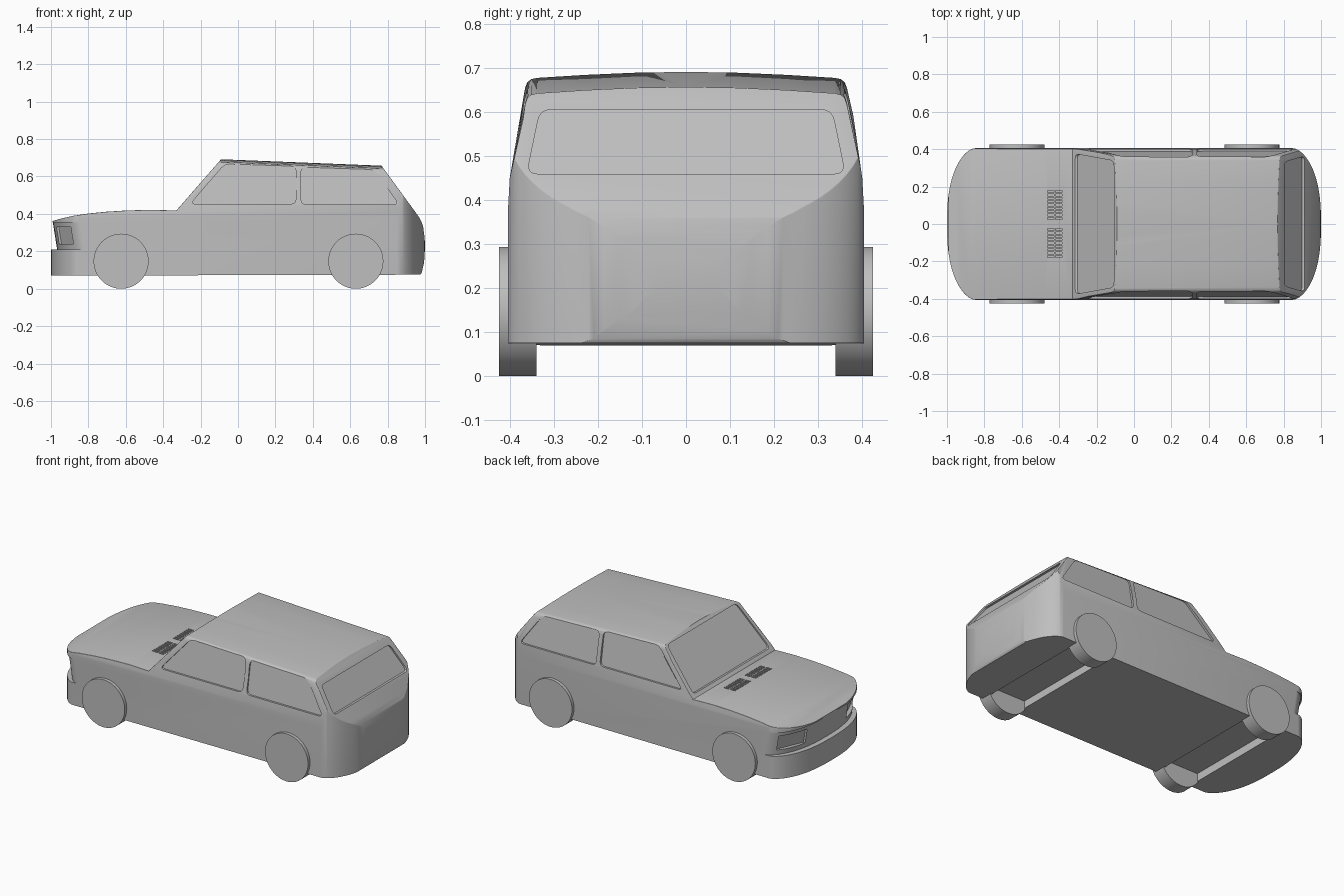
import bpy, bmesh, math
from mathutils import Vector

cube = bpy.data.objects.get("Cube")
if cube:
    bpy.data.objects.remove(cube, do_unlink=True)

grey = bpy.data.materials.new("plain_grey")
grey.use_nodes = True
grey.diffuse_color = (0.52, 0.52, 0.52, 1)
grey.node_tree.nodes["Principled BSDF"].inputs["Base Color"].default_value = (0.52, 0.52, 0.52, 1)


def loft(name, a, b):
    """Solid between two matching rings of 3D points."""
    bm = bmesh.new()
    va, vb = [[bm.verts.new(p) for p in ring] for ring in (a, b)]
    n = len(va)
    bm.faces.new(va)
    bm.faces.new(vb[::-1])
    for i in range(n):
        j = (i + 1) % n
        bm.faces.new((va[j], va[i], vb[i], vb[j]))
    bmesh.ops.recalc_face_normals(bm, faces=bm.faces)
    return finish(name, bm)


def finish(name, bm):
    mesh = bpy.data.meshes.new(name)
    bm.to_mesh(mesh)
    bm.free()
    mesh.materials.append(grey)
    ob = bpy.data.objects.new(name, mesh)
    bpy.context.collection.objects.link(ob)
    return ob


def prism(name, pts, vec):
    return loft(name, pts, [Vector(p) + Vector(vec) for p in pts])


def activate(ob):
    bpy.ops.object.select_all(action='DESELECT')
    ob.select_set(True)
    bpy.context.view_layer.objects.active = ob


def boolean(ob, tool, operation='DIFFERENCE'):
    activate(ob)
    mod = ob.modifiers.new("cut", 'BOOLEAN')
    mod.operation, mod.solver, mod.object = operation, 'EXACT', tool
    bpy.ops.object.modifier_apply(modifier=mod.name)
    bpy.data.objects.remove(tool, do_unlink=True)


def rounded(pts, r, steps=4):
    """Round the corners of a 2D polygon."""
    out = []
    for i, p in enumerate(pts):
        p, a, b = Vector(p), Vector(pts[i - 1]), Vector(pts[(i + 1) % len(pts)])
        s, e = p + (a - p).normalized() * r, p + (b - p).normalized() * r
        for k in range(steps + 1):
            t = k / steps
            out.append(s * (1 - t) ** 2 + p * 2 * t * (1 - t) + e * t * t)
    return out


# Bowed ends of the plan outline, as superellipses
HALF, BOW = 0.405, 0.15


def bow(sign, steps=32):
    pts = []
    for i in range(steps + 1):
        t = math.pi * (i / steps - 0.5)
        y = math.copysign(HALF * abs(math.sin(t)) ** 0.8, t)
        pts.append((sign * (0.85 + BOW * max(math.cos(t), 0) ** 1.18), y))
    return pts


# Body: side profile, plan outline and cross-section intersected
side = [(-1, 0.07), (-1, 0.21), (-0.992, 0.362), (-0.95, 0.374), (-0.88, 0.39),
        (-0.8, 0.402), (-0.7, 0.412), (-0.6, 0.418), (-0.47, 0.422), (-0.33, 0.418),
        (-0.075, 0.71), (0.729, 0.71), (0.965, 0.387), (0.98, 0.36), (0.99, 0.33),
        (0.998, 0.27), (1, 0.22), (0.995, 0.14), (0.982, 0.085), (0.975, 0.075)]
body = prism("car_body", [(x, -0.6, z) for x, z in side], (0, 1.2, 0))
outline = bow(1) + bow(-1)[::-1]
boolean(body, prism("plan", [(x, y, 0) for x, y in outline], (0, 0, 1)), 'INTERSECT')

half = [(0.406, 0), (0.406, 0.36), (0.401, 0.45), (0.366, 0.655), (0.361, 0.668),
        (0.352, 0.675), (0.338, 0.678), (0.23, 0.685), (0.12, 0.69)]
ring = half + [(0, 0.692)] + [(-y, z) for y, z in half[::-1]]


def section(x):
    # the roof falls gently towards the rear
    return [(x, y, z - 0.04 * (x + 0.09) * (z > 0.6)) for y, z in ring]


boolean(body, loft("section", section(-1.1), section(1.1)), 'INTERSECT')

# Soften the bonnet sides, pillars and rear roof edge
bm = bmesh.new()
bm.from_mesh(body.data)
bmesh.ops.remove_doubles(bm, verts=bm.verts, dist=0.0005)
edges = []
for e in bm.edges:
    a, b = (v.co for v in e.verts)
    if len(e.link_faces) != 2 or min(a.z, b.z) < 0.375:
        continue
    across = abs(a.x - b.x) < 0.003 and a.x < 0
    if e.calc_face_angle_signed(0) > 0.6 and not across:
        edges.append(e)
bmesh.ops.bevel(bm, geom=edges, offset=0.012, segments=3, profile=0.5,
                affect='EDGES', clamp_overlap=True)
bm.to_mesh(body.data)
bm.free()


# Recessed grille band between bonnet lip and bumper
def grille_ring(z, shift):
    pts = [(x + shift, y, z) for x, y in bow(-1)]
    return [(-1.3, -0.5, z), (pts[0][0], -0.5, z)] + pts + [(pts[-1][0], 0.5, z), (-1.3, 0.5, z)]


boolean(body, loft("grille_cut", grille_ring(0.21, 0.033), grille_ring(0.354, 0.01)))


# Headlight recesses
def grille_x(y, z):
    r = 1 - (abs(y) / HALF) ** 2.5
    return -0.85 - BOW * r ** 0.59 + 0.033 - (z - 0.21) * 0.16


lamp = [(0.2, 0.24), (0.37, 0.24), (0.37, 0.33), (0.2, 0.33)]
for s in (-1, 1):
    boolean(body, prism("lamp_cut", [(grille_x(y, z) + 0.012, s * y, z) for y, z in lamp],
                        (-0.3, 0, 0)))

# Side windows, sunk into the leaning cabin sides
front_glass = [(-0.255, 0.453), (-0.07, 0.667), (0.31, 0.655), (0.31, 0.453)]
rear_glass = [(0.337, 0.45), (0.337, 0.65), (0.728, 0.637), (0.86, 0.45)]
for glass in (front_glass, rear_glass):
    for s in (-1, 1):
        pts = [(x, s * (0.389 - (z - 0.45) * 0.171), z) for x, z in rounded(glass, 0.03)]
        boolean(body, prism("side_glass_cut", pts, (0, s * 0.2, 0)))

# Windscreen and rear window, sunk into their sloping planes
screen = rounded([(-0.375, 0.436), (0.375, 0.436), (0.338, 0.672), (-0.338, 0.672)], 0.025)
pts = [(-0.33 + (z - 0.418) * 0.873 + 0.012, y, z) for y, z in screen]
boolean(body, prism("windscreen_cut", pts, (-0.3, 0, 0)))
hatch = rounded([(-0.362, 0.46), (0.362, 0.46), (0.332, 0.606), (-0.332, 0.606)], 0.025)
pts = [(0.965 - (z - 0.387) * 0.731 - 0.014, y, z) for y, z in hatch]
boolean(body, prism("rear_window_cut", pts, (0.3, 0, 0)))


def box(bm, centre, size):
    verts = bmesh.ops.create_cube(bm, size=1)["verts"]
    for v in verts:
        v.co = Vector(centre) + Vector(c * d for c, d in zip(v.co, size))


# Two groups of bonnet vent slots
bm = bmesh.new()
for s in (-1, 1):
    for row in range(2):
        for i in range(9):
            box(bm, (-0.445 + row * 0.043, s * (0.03 + i * 0.018), 0.425), (0.035, 0.01, 0.03))
boolean(body, finish("vent_cut", bm))

# Channels under the floor at each axle
AXLES = (-0.625, 0.63)
bm = bmesh.new()
for x in AXLES:
    box(bm, (x, 0, 0.06), (0.24, 0.76, 0.12))
boolean(body, finish("axle_channel_cut", bm))

activate(body)
bpy.ops.object.shade_smooth_by_angle(angle=math.radians(28))

# Wheels
for x, end in zip(AXLES, ("front", "rear")):
    for s, flank in ((1, "right"), (-1, "left")):
        bpy.ops.mesh.primitive_cylinder_add(vertices=64, radius=0.147, depth=0.085,
                                            location=(x, s * 0.3825, 0.147),
                                            rotation=(math.pi / 2, 0, 0))
        wheel = bpy.context.object
        wheel.name = f"{end}_{flank}_wheel"
        wheel.data.materials.append(grey)
        bpy.ops.object.shade_smooth_by_angle(angle=math.radians(30))
